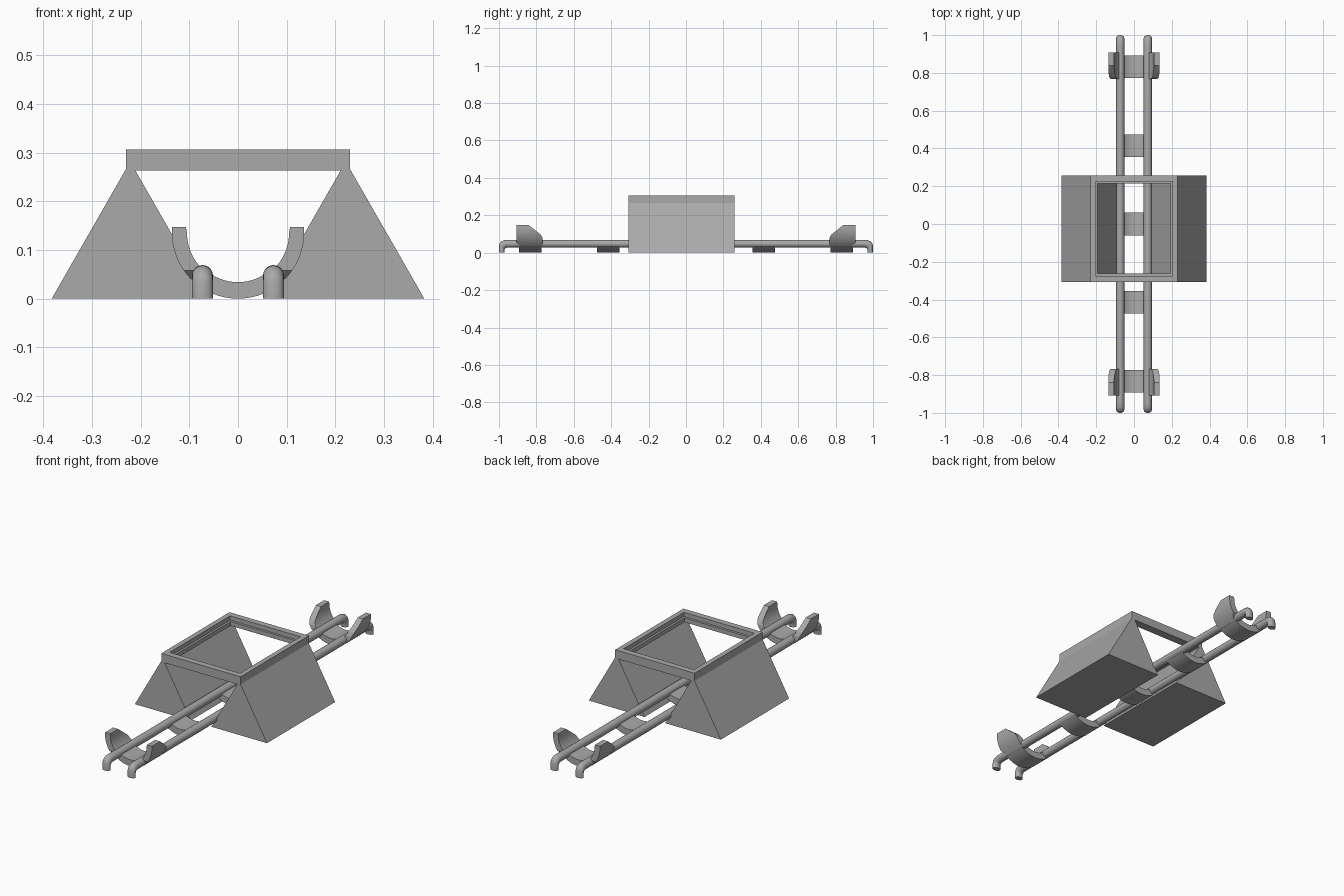
import bpy, bmesh, math
from mathutils import Vector

cube = bpy.data.objects.get("Cube")
if cube:
    bpy.data.objects.remove(cube)

grey = bpy.data.materials.new("plain grey")
grey.use_nodes = True
grey.diffuse_color = (0.4, 0.4, 0.4, 1)
grey.node_tree.nodes["Principled BSDF"].inputs["Base Color"].default_value = (0.4, 0.4, 0.4, 1)

FRONT, BACK = -0.307, 0.258
MID = (FRONT + BACK) / 2


def finish(bm, name, mirror=(False, False), smooth=False):
    bmesh.ops.recalc_face_normals(bm, faces=bm.faces)
    mesh = bpy.data.meshes.new(name)
    bm.to_mesh(mesh)
    bm.free()
    mesh.materials.append(grey)
    ob = bpy.data.objects.new(name, mesh)
    bpy.context.collection.objects.link(ob)
    if any(mirror):
        mod = ob.modifiers.new("Mirror", 'MIRROR')
        mod.use_axis = (mirror[0], mirror[1], False)
        mod.use_mirror_merge = False
    if smooth:
        bpy.ops.object.select_all(action='DESELECT')
        ob.select_set(True)
        bpy.context.view_layer.objects.active = ob
        bpy.ops.object.shade_smooth_by_angle(angle=math.radians(35))
    return ob


def extrude_profile(points, y0, y1):
    """Solid made by pushing an xz outline from y0 to y1."""
    bm = bmesh.new()
    face = bm.faces.new([bm.verts.new((x, y0, z)) for x, z in points])
    ext = bmesh.ops.extrude_face_region(bm, geom=[face])
    moved = [v for v in ext["geom"] if isinstance(v, bmesh.types.BMVert)]
    bmesh.ops.translate(bm, verts=moved, vec=(0, y1 - y0, 0))
    return bm


def arc(radius, start, end, steps):
    """Arc in xz, angles in degrees from straight down."""
    angles = [math.radians(start + (end - start) * i / steps) for i in range(steps + 1)]
    return [(radius * math.sin(a), 0.136 - radius * math.cos(a)) for a in angles]


# Sloped side wedges
wedge = [(0.383, 0), (0.23, 0.267), (0.213, 0.267), (0.06, 0)]
finish(extrude_profile(wedge, FRONT, BACK), "side_wedge", mirror=(True, False))

# Top frame with an inner ledge: rectangular loops bridged in a ring
bm = bmesh.new()
loops = []
for hx, hy, z in [(0.23, 0.2825, 0.263), (0.23, 0.2825, 0.307), (0.204, 0.25, 0.307),
                  (0.204, 0.25, 0.285), (0.193, 0.238, 0.285), (0.193, 0.238, 0.263)]:
    loops.append([bm.verts.new((sx * hx, MID + sy * hy, z))
                  for sx, sy in [(-1, -1), (1, -1), (1, 1), (-1, 1)]])
for a, b in zip(loops, loops[1:] + loops[:1]):
    for i in range(4):
        j = (i + 1) % 4
        bm.faces.new((a[i], a[j], b[j], b[i]))
finish(bm, "top_frame")

# Long rods with bent-down feet: rings given by inner and outer edge in yz
bend = [((0.94, 0.027), (0.94, 0.069)), ((0.957, 0.027), (0.97, 0.068)),
        ((0.964, 0.025), (0.986, 0.061)), ((0.968, 0.022), (0.996, 0.05)),
        ((0.97, 0.018), (1.0, 0.036)), ((0.97, 0), (1.0, 0))]
rings = [((-p[0], p[1]), (-q[0], q[1])) for p, q in reversed(bend)] + bend
SIDES = 20
bm = bmesh.new()
tube = []
for p, q in rings:
    p, q = Vector((0.073, *p)), Vector((0.073, *q))
    mid, half = (p + q) / 2, (q - p) / 2
    turns = [2 * math.pi * i / SIDES for i in range(SIDES)]
    tube.append([bm.verts.new(mid + half * math.cos(t) + Vector((0.0215 * math.sin(t), 0, 0)))
                 for t in turns])
for a, b in zip(tube, tube[1:]):
    for i in range(SIDES):
        j = (i + 1) % SIDES
        bm.faces.new((a[i], a[j], b[j], b[i]))
bm.faces.new(tube[0])
bm.faces.new(tube[-1])
finish(bm, "long_rod", mirror=(True, False), smooth=True)

# Curved cross bars between the rods
bar = arc(0.136, -38, 38, 14) + arc(0.102, 38, -38, 14)
for y in (-0.832, -0.415, 0, 0.415, 0.832):
    finish(extrude_profile(bar, y - 0.06, y + 0.06), "cross_bar", smooth=True)

# Upright curved cradle wings at the four corners, with clipped corners
wing = (arc(0.136, 42, 90, 10) + [(0.136, 0.147), (0.107, 0.147)] + arc(0.105, 90, 42, 10))
bm = extrude_profile(wing, 0.767, 0.907)
for point, normal in [((0, 0.84, 0.147), (0, -0.052, 0.065)),
                      ((0, 0.776, 0.095), (0, -0.02, 0.01)),
                      ((0, 0.907, 0.058), (0, 1, -1))]:
    cut = bmesh.ops.bisect_plane(bm, geom=bm.verts[:] + bm.edges[:] + bm.faces[:],
                                 plane_co=point, plane_no=Vector(normal).normalized(),
                                 clear_outer=True)
    edges = [e for e in cut["geom_cut"] if isinstance(e, bmesh.types.BMEdge)]
    bmesh.ops.edgeloop_fill(bm, edges=edges)
finish(bm, "cradle_wing", mirror=(True, True), smooth=True)
